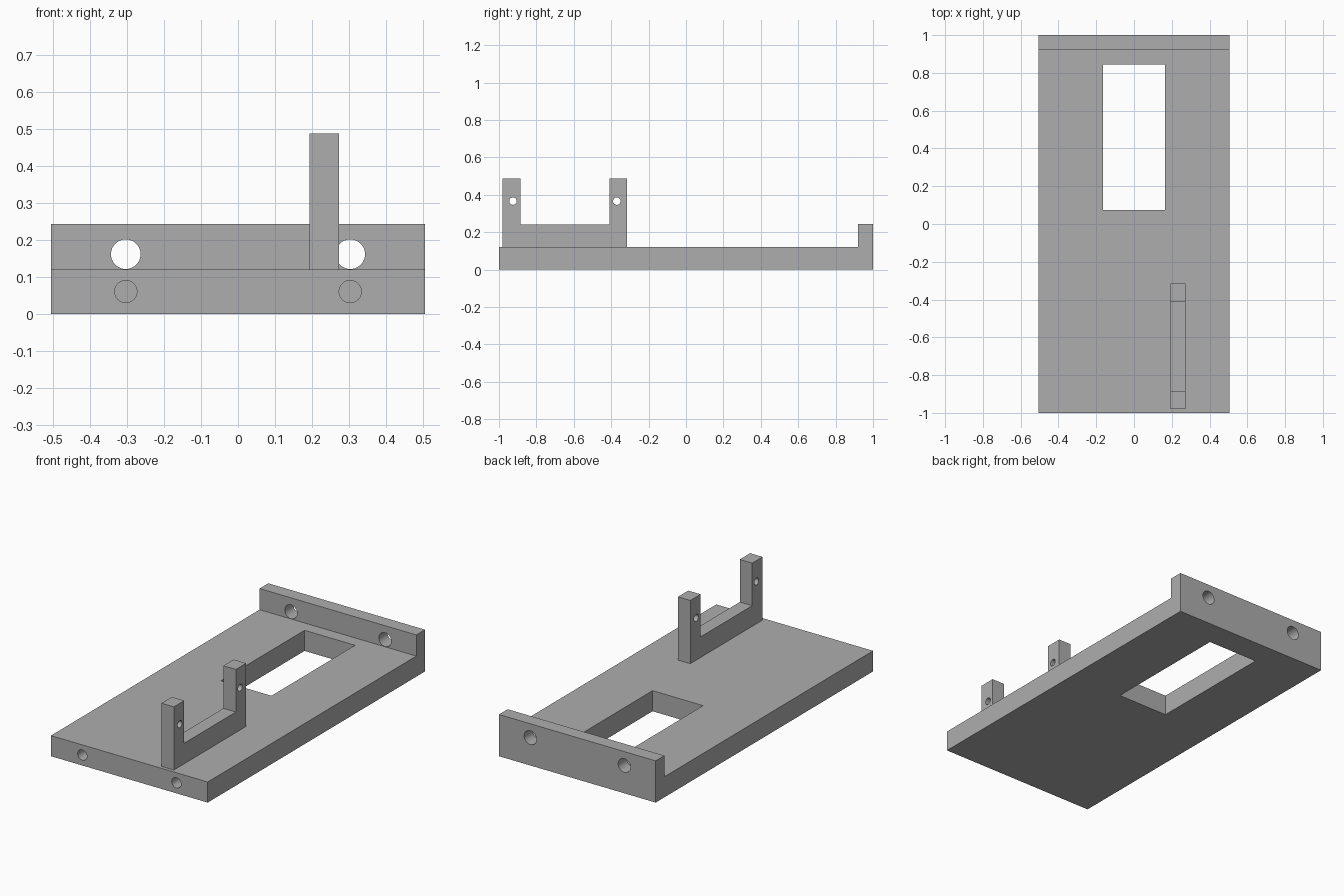
import bpy
import bmesh
from math import pi
from mathutils import Matrix, Vector

cube = bpy.data.objects.get("Cube")
if cube:
    bpy.data.objects.remove(cube, do_unlink=True)

# One plain grey for everything
grey = bpy.data.materials.new("plain_grey")
grey.use_nodes = True
colour = (0.42, 0.42, 0.42, 1)
grey.diffuse_color = colour
grey.node_tree.nodes["Principled BSDF"].inputs["Base Color"].default_value = colour


def make_object(name, bm):
    bmesh.ops.recalc_face_normals(bm, faces=bm.faces[:])
    mesh = bpy.data.meshes.new(name)
    bm.to_mesh(mesh)
    bm.free()
    mesh.materials.append(grey)
    obj = bpy.data.objects.new(name, mesh)
    bpy.context.collection.objects.link(obj)
    return obj


def extrude_profile(name, outline, x0, x1):
    """Extrude a (y, z) outline along x."""
    bm = bmesh.new()
    face = bm.faces.new([bm.verts.new((x0, y, z)) for y, z in outline])
    moved = bmesh.ops.extrude_face_region(bm, geom=[face])["geom"]
    bmesh.ops.translate(bm, vec=(x1 - x0, 0, 0),
                        verts=[v for v in moved if isinstance(v, bmesh.types.BMVert)])
    return make_object(name, bm)


def cylinder(name, centre, radius, length, axis):
    bm = bmesh.new()
    turn = Matrix.Rotation(pi / 2, 4, "Y" if axis == "X" else "X")
    bmesh.ops.create_cone(bm, cap_ends=True, segments=48, radius1=radius, radius2=radius,
                          depth=length, matrix=Matrix.Translation(centre) @ turn)
    return make_object(name, bm)


def cut(target, cutter):
    cutter.hide_render = True
    mod = target.modifiers.new("cut", "BOOLEAN")
    mod.operation = "DIFFERENCE"
    mod.solver = "EXACT"
    mod.object = cutter
    bpy.context.view_layer.objects.active = target
    bpy.ops.object.modifier_apply(modifier=mod.name)
    bpy.data.objects.remove(cutter, do_unlink=True)


def smooth_holes(obj):
    bpy.ops.object.select_all(action="DESELECT")
    obj.select_set(True)
    bpy.context.view_layer.objects.active = obj
    bpy.ops.object.shade_smooth_by_angle()


# Base plate with raised rear lip
half, deck, lip = 0.505, 0.12, 0.243
base = extrude_profile("base_plate", [(-1, 0), (1, 0), (1, lip), (0.92, lip),
                                      (0.92, deck), (-1, deck)], -half, half)

# Rectangular window through the plate
cut(base, extrude_profile("window_cutter", [(0.075, -0.1), (0.845, -0.1),
                                            (0.845, 0.2), (0.075, 0.2)], -0.163, 0.163))

# Through holes in the lip and blind holes in the front edge
for x in (-0.303, 0.303):
    cut(base, cylinder("lip_hole", Vector((x, 0.96, 0.162)), 0.04, 0.2, "Y"))
    cut(base, cylinder("front_hole", Vector((x, -1, 0.061)), 0.03, 0.4, "Y"))
smooth_holes(base)

# U-shaped bracket with a pin hole in each post
top, floor = 0.488, 0.24
bracket = extrude_profile("bracket", [(-0.98, deck), (-0.315, deck), (-0.315, top),
                                      (-0.41, top), (-0.41, floor), (-0.885, floor),
                                      (-0.885, top), (-0.98, top)], 0.193, 0.273)
for y in (-0.925, -0.37):
    cut(bracket, cylinder("pin_hole", Vector((0.233, y, 0.366)), 0.02, 0.2, "X"))
smooth_holes(bracket)
